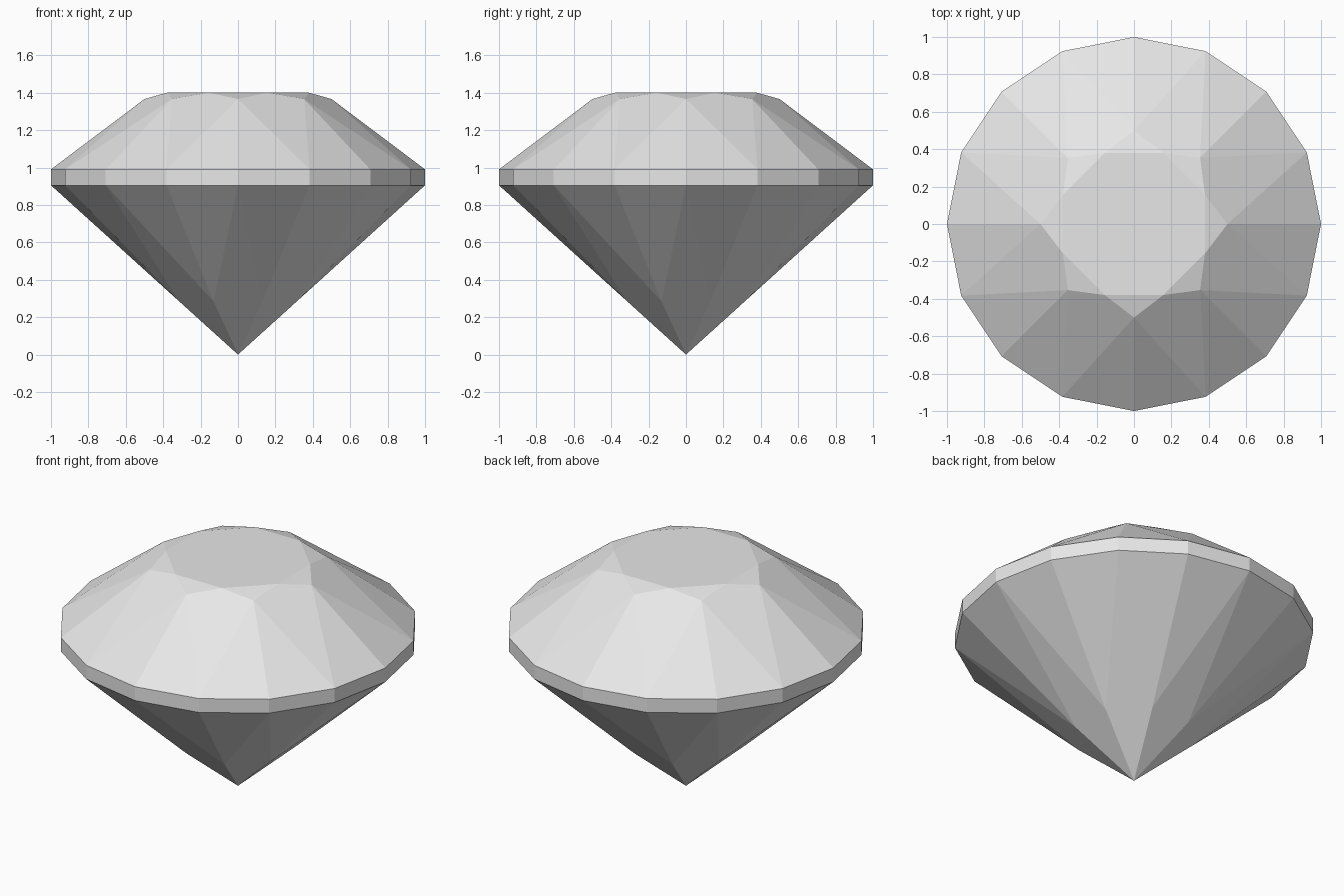
import bpy, bmesh
from math import cos, sin, pi

cube = bpy.data.objects.get("Cube")
if cube:
    bpy.data.objects.remove(cube, do_unlink=True)

gem_grey = bpy.data.materials.new("gem_grey")
gem_grey.use_nodes = True
colour = (0.8, 0.8, 0.8, 1)
gem_grey.diffuse_color = colour
gem_grey.node_tree.nodes["Principled BSDF"].inputs["Base Color"].default_value = colour

bm = bmesh.new()
STEP = pi / 8  # sixteen girdle corners


def ring(radius, z, count, offset=0.0):
    """Ring of corners; offset is in sixteenths of a turn."""
    spacing = 16 / count
    angles = [(i * spacing + offset) * STEP for i in range(count)]
    return [bm.verts.new((radius * cos(a), radius * sin(a), z)) for a in angles]


table = ring(0.411, 1.40, 8, 1)
star = ring(0.50, 1.366, 8)
girdle_top = ring(1.0, 0.99, 16)
girdle_low = ring(1.0, 0.905, 16)
pavilion = ring(0.34, 0.284, 8, 1)
culet = bm.verts.new((0, 0, 0))

# Flat table on top
bm.faces.new(table)

# Girdle band
for i in range(16):
    j = (i + 1) % 16
    bm.faces.new((girdle_low[i], girdle_low[j], girdle_top[j], girdle_top[i]))

for i in range(8):
    nxt = (i + 1) % 8
    a, b, c = 2 * i, 2 * i + 1, (2 * i + 2) % 16
    # Crown: star, kite and upper girdle facets
    bm.faces.new((table[i - 1], star[i], table[i]))
    bm.faces.new((star[i], girdle_top[b], star[nxt], table[i]))
    bm.faces.new((star[i], girdle_top[a], girdle_top[b]))
    bm.faces.new((star[nxt], girdle_top[b], girdle_top[c]))
    # Pavilion: main kites and lower girdle facets
    bm.faces.new((culet, pavilion[i], girdle_low[a], pavilion[i - 1]))
    bm.faces.new((pavilion[i], girdle_low[b], girdle_low[a]))
    bm.faces.new((pavilion[i], girdle_low[c], girdle_low[b]))

bmesh.ops.recalc_face_normals(bm, faces=bm.faces)
mesh = bpy.data.meshes.new("cut_gemstone")
bm.to_mesh(mesh)
bm.free()
mesh.materials.append(gem_grey)
gem = bpy.data.objects.new("cut_gemstone", mesh)
bpy.context.collection.objects.link(gem)
